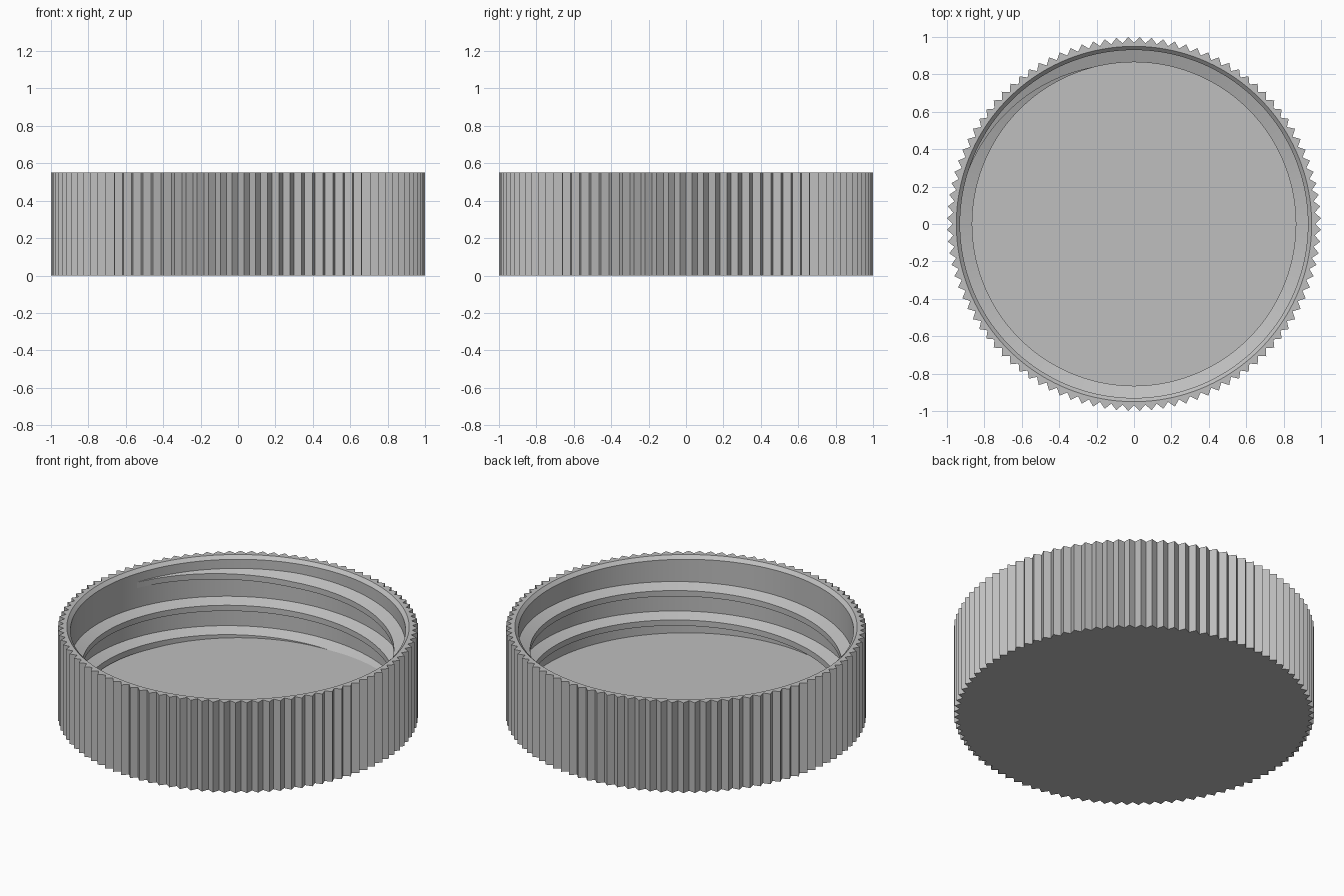
import bpy
import bmesh
from math import sin, cos, pi, radians

cube = bpy.data.objects.get("Cube")
if cube:
    bpy.data.objects.remove(cube, do_unlink=True)

TEETH = 100
HEIGHT, FLOOR = 0.552, 0.082
R_TIP, R_ROOT = 1.0, 0.968
R_RIM, R_WALL, R_CREST = 0.95, 0.93, 0.865
PITCH = 0.18

grey = bpy.data.materials.new("grey_plastic")
grey.use_nodes = True
colour = (0.52, 0.52, 0.52, 1.0)
grey.diffuse_color = colour
grey.node_tree.nodes["Principled BSDF"].inputs["Base Color"].default_value = colour


def finish(bm, name):
    """Turn a bmesh into a smooth-shaded object with sharp corners."""
    bmesh.ops.recalc_face_normals(bm, faces=bm.faces[:])
    mesh = bpy.data.meshes.new(name)
    bm.to_mesh(mesh)
    bm.free()
    mesh.materials.append(grey)
    obj = bpy.data.objects.new(name, mesh)
    bpy.context.collection.objects.link(obj)
    bpy.ops.object.select_all(action='DESELECT')
    obj.select_set(True)
    bpy.context.view_layer.objects.active = obj
    bpy.ops.object.shade_smooth_by_angle(angle=radians(25))
    return obj


def bridge(bm, a, b, closed):
    """Join two equal rows of vertices with quads."""
    n = len(a)
    for i in range(n if closed else n - 1):
        j = (i + 1) % n
        bm.faces.new((a[i], a[j], b[j], b[i]))


# Cap shell: toothed skirt, flat rim, chamfered mouth, inner wall and floor
bm = bmesh.new()


def ring(radius, z, root=None):
    """Ring of 2 x TEETH points; alternate points use the root radius."""
    verts = []
    for i in range(2 * TEETH):
        r = radius if root is None or i % 2 else root
        a = pi * i / TEETH
        verts.append(bm.verts.new((r * cos(a), r * sin(a), z)))
    return verts


rings = [
    ring(R_TIP, 0, R_ROOT),
    ring(R_TIP, HEIGHT, R_ROOT),
    ring(R_RIM, HEIGHT),
    ring(R_WALL, HEIGHT - 0.02),
    ring(R_WALL, FLOOR),
]
for lower, upper in zip(rings, rings[1:]):
    bridge(bm, lower, upper, True)
bm.faces.new(rings[0])
bm.faces.new(rings[-1])
finish(bm, "cap_shell")

# Screw thread: a trapezoid swept up a helix, fading into the wall at the top
bm = bmesh.new()
START, END, FADE = 30, 162 + 720, 57     # degrees
STEPS = 426
R_BACK = R_WALL + 0.008                  # buried inside the wall
sections = []
for s in range(STEPS + 1):
    deg = START + (END - START) * s / STEPS
    a = radians(deg)
    z = 0.31 + PITCH * (deg - 495) / 360          # top of the flank at the wall
    full = min(1.0, (END - deg) / FADE)           # 1 on the thread, 0 at its tip
    crest = R_WALL - (R_WALL - R_CREST) * full
    profile = (
        (R_BACK, z - 0.025 * (1 - full) + 0.003),
        (crest, z - 0.025),
        (crest, z - 0.060),
        (R_BACK, z - 0.060 - 0.025 * full - 0.003),
    )
    # The lower end runs out inside the floor slab
    sections.append([bm.verts.new((r * cos(a), r * sin(a), max(h, 0.03 + 0.002 * (3 - k))))
                     for k, (r, h) in enumerate(profile)])
for a, b in zip(sections, sections[1:]):
    bridge(bm, a, b, True)
bm.faces.new(sections[0])
bm.faces.new(sections[-1])
finish(bm, "screw_thread")
